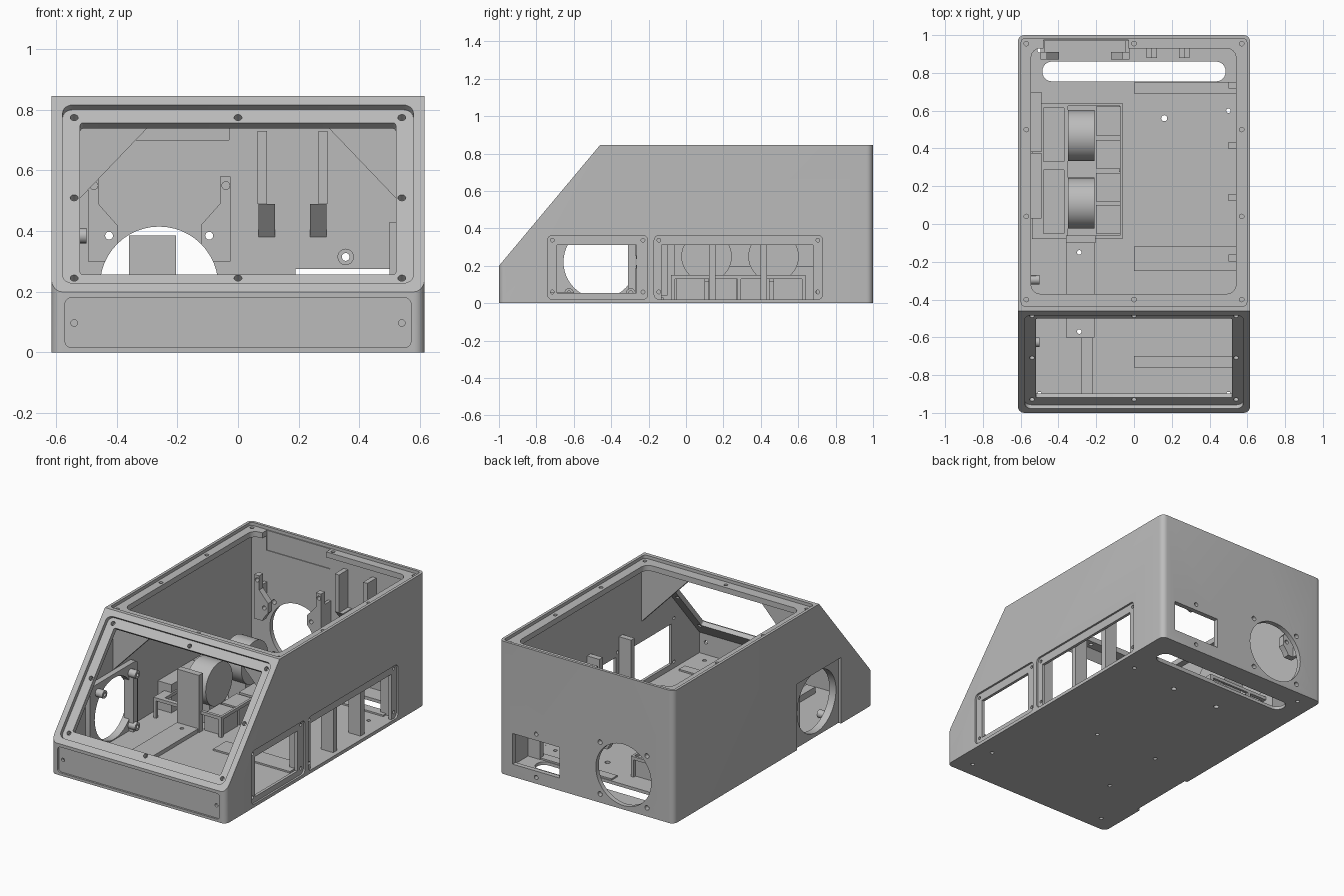
import bpy, bmesh, math
from mathutils import Matrix, Vector

if "Cube" in bpy.data.objects:
    bpy.data.objects.remove(bpy.data.objects["Cube"], do_unlink=True)

GREY = bpy.data.materials.new("matte grey")
GREY.use_nodes = True
GREY.diffuse_color = (0.5, 0.5, 0.5, 1)
GREY.node_tree.nodes["Principled BSDF"].inputs["Base Color"].default_value = (0.5, 0.5, 0.5, 1)

PARTS = []


def frame(across, up, origin=(0, 0, 0)):
    """Drawing plane: outlines use across/up, extrusion runs along their cross product."""
    a, u = Vector(across).normalized(), Vector(up).normalized()
    m = Matrix((a, u, a.cross(u))).transposed().to_4x4()
    m.translation = origin
    return m


TOP = frame((1, 0, 0), (0, 1, 0))
BACK = frame((-1, 0, 0), (0, 0, 1))      # across is -x, depth is +y
SIDE = frame((0, 1, 0), (0, 0, 1))       # across is y, depth is x
SLOPE = frame((1, 0, 0), (0, 0.54, 0.645), (0, -1, 0.2))


def rect(x0, x1, y0, y1, r=0):
    if not r:
        return [(x0, y0), (x1, y0), (x1, y1), (x0, y1)]
    corners = [(x1 - r, y1 - r), (x0 + r, y1 - r), (x0 + r, y0 + r), (x1 - r, y0 + r)]
    return [(cx + r * math.cos(a), cy + r * math.sin(a))
            for i, (cx, cy) in enumerate(corners)
            for a in [math.radians(90 * i + 15 * k) for k in range(7)]]


def circle(cx, cy, r, n=48):
    return [(cx + r * math.cos(2 * math.pi * i / n), cy + r * math.sin(2 * math.pi * i / n))
            for i in range(n)]


def prism(name, outlines, lo, hi, plane=TOP, part=True):
    """Extrude one or more closed outlines from depth lo to hi."""
    bm = bmesh.new()
    for pts in outlines:
        low = [bm.verts.new(plane @ Vector((x, y, lo))) for x, y in pts]
        high = [bm.verts.new(plane @ Vector((x, y, hi))) for x, y in pts]
        bm.faces.new(low)
        bm.faces.new(high)
        for i in range(len(pts)):
            j = (i + 1) % len(pts)
            bm.faces.new((low[i], low[j], high[j], high[i]))
    bmesh.ops.recalc_face_normals(bm, faces=bm.faces)
    mesh = bpy.data.meshes.new(name)
    bm.to_mesh(mesh)
    bm.free()
    mesh.materials.append(GREY)
    obj = bpy.data.objects.new(name, mesh)
    bpy.context.scene.collection.objects.link(obj)
    if part:
        PARTS.append(obj)
    return obj


def cut(target, outlines, lo, hi, plane=TOP, operation='DIFFERENCE'):
    tool = prism("cutter", outlines, lo, hi, plane, part=False)
    mod = target.modifiers.new("cut", 'BOOLEAN')
    mod.operation, mod.solver, mod.object = operation, 'EXACT', tool
    bpy.context.view_layer.update()
    result = bpy.data.meshes.new_from_object(
        target.evaluated_get(bpy.context.evaluated_depsgraph_get()))
    target.modifiers.clear()
    target.data = result
    bpy.data.objects.remove(tool, do_unlink=True)


def holes(target, centres, r, lo, hi, plane=TOP):
    cut(target, [circle(x, y, r, 16) for x, y in centres], lo, hi, plane)


# Housing: sloped body with rounded corners, hollowed out
W = 0.615
body = prism("housing", [[(-1, 0), (1, 0), (1, 0.845), (-0.46, 0.845), (-1, 0.2)]], -W, W, SIDE)
cut(body, [rect(-W, W, -1, 1, 0.035)], -0.5, 1.5, TOP, 'INTERSECT')
cut(body, [[(-0.97, 0.02), (0.97, 0.02), (0.97, 0.79), (-0.435, 0.79), (-0.97, 0.151)]],
    -0.585, 0.585, SIDE)

# Lid seat and opening in the top
cut(body, [rect(-0.597, 0.597, -0.435, 0.982, 0.02)], 0.825, 0.9)
cut(body, [rect(-0.545, 0.54, -0.37, 0.93, 0.05)], 0.7, 0.9)
cut(body, [rect(-0.48, -0.03, 0.85, 0.975)], 0.7, 0.9)
rim = [(x, y) for x in (-0.57, 0.57) for y in (-0.4, 0.04, 0.5, 0.955)]
holes(body, rim + [(0, -0.4), (0, 0.955)], 0.012, 0.77, 0.9)

# Display seat and opening in the slope
cut(body, [rect(-0.578, 0.578, 0.037, 0.804, 0.035)], -0.025, 0.05, SLOPE)
cut(body, [rect(-0.52, 0.52, 0.095, 0.747, 0.01)], -0.15, 0.05, SLOPE)
holes(body, [(x, s) for x in (-0.54, 0, 0.54) for s in (0.08, 0.77)]
      + [(-0.54, 0.425), (0.54, 0.425)], 0.013, -0.1, 0.05, SLOPE)

# Shallow front panel seat
cut(body, [rect(-0.57, 0.57, 0.017, 0.18, 0.02)], -1.1, -0.988, BACK)
holes(body, [(-0.54, 0.097), (0.54, 0.097)], 0.011, -1.1, -0.95, BACK)

# Two side windows with recessed frames
for y0, y1, a0, a1, sill in ((-0.74, -0.205, -0.69, -0.265, 0.055),
                             (-0.17, 0.73, -0.13, 0.68, 0.021)):
    cut(body, [rect(y0, y1, 0.021, 0.362, 0.025)], 0.603, 0.7, SIDE)
    cut(body, [rect(a0, a1, sill, 0.31)], 0.55, 0.7, SIDE)
    holes(body, [(y, z) for y in (y0 + 0.025, y1 - 0.025) for z in (0.06, 0.337)],
          0.01, 0.57, 0.7, SIDE)

# Side fan pocket and round opening
FAN = (-0.46, 0.22)
fan_screws = [(FAN[0] + i * 0.165, FAN[1] + j * 0.165) for i in (-1, 1) for j in (-1, 1)]
cut(body, [rect(-0.68, -0.24, -0.1, 0.42)], -0.7, -0.597, SIDE)
mount = prism("side_fan_mount", [rect(-0.7, -0.22, 0.02, 0.44, 0.03)], -0.586, -0.55, SIDE)
for part in (body, mount):
    cut(part, [circle(*FAN, 0.195)], -0.7, -0.5, SIDE)
bosses = prism("side_fan_bosses", [circle(y, z, 0.025, 20) for y, z in fan_screws],
               -0.551, -0.5, SIDE)
holes(bosses, fan_screws, 0.011, -0.52, -0.45, SIDE)

# Rear fan opening, rear socket window and their screws
cut(body, [circle(0.26, 0.22, 0.195)], 0.9, 1.1, BACK)
cut(body, [rect(-0.52, -0.19, 0.08, 0.275)], 0.9, 1.1, BACK)
holes(body, [(x, z) for x in (0.095, 0.425) for z in (0.055, 0.385)], 0.015, 0.9, 1.1, BACK)
holes(body, [(-0.355, 0.04), (-0.355, 0.315)], 0.013, 0.9, 1.1, BACK)
socket_boss = prism("socket_boss", [circle(-0.355, 0.315, 0.027, 24)], 0.94, 0.971, BACK)
holes(socket_boss, [(-0.355, 0.315)], 0.013, 0.9, 1.1, BACK)

# Floor vent slot and floor screw holes
cut(body, [rect(-0.485, 0.485, 0.755, 0.86, 0.05)], -0.1, 0.05)
holes(body, [(-0.17, 0.56), (0.16, 0.56)], 0.016, -0.1, 0.05)
holes(body, [(-0.29, -0.15), (-0.29, -0.57), (0.16, -0.15), (0.5, -0.72),
             (0.5, 0.6), (-0.5, -0.9), (0.5, -0.9), (-0.5, 0.92)], 0.012, -0.1, 0.05)

# Corner gussets under the ridge
prism("ridge_gussets", [[(s * 0.586, 0.44), (s * 0.586, 0.791), (s * 0.25, 0.791)]
                        for s in (-1, 1)], -0.42, -0.39, BACK)

# Rear fan bracket: two winged tabs with webs to the wall
tabs = []
for s in (-1, 1):
    wing = [(0.235, 0.3), (0.235, 0.58), (0.2, 0.58), (0.2, 0.49), (0.138, 0.42), (0.138, 0.3)]
    tabs.append([(0.26 + s * x, z) for x, z in wing])
bracket = prism("rear_fan_bracket", tabs, 0.87, 0.91, BACK)
cut(bracket, [circle(0.26, 0.22, 0.195)], 0.8, 1, BACK)
holes(bracket, [(0.475, 0.55), (0.04, 0.55), (0.095, 0.385), (0.425, 0.385)],
      0.013, 0.8, 1, BACK)
prism("rear_fan_webs", [rect(0.475, 0.495, 0.3, 0.5), rect(0.025, 0.045, 0.3, 0.5)],
      0.905, 0.971, BACK)

# Two hooked rails on the rear wall
for x, stem in ((0.095, 0.08), (0.265, 0.28)):
    prism("rail_hook", [[(0.971, 0.38), (0.88, 0.49), (0.971, 0.49)]], x - 0.027, x + 0.027, SIDE)
    prism("rail_stem", [rect(0.88, 0.971, 0.49, 0.73)], stem - 0.015, stem + 0.015, SIDE)

# Posts along the window wall
prism("wall_posts", [rect(0.5, 0.586, y - 0.018, y + 0.018) for y in (-0.18, 0.14, 0.415, 0.735)],
      0.02, 0.43)
prism("wall_clip", [rect(-0.586, -0.52, -0.31, -0.27)], 0.02, 0.4)

# Raised pads on the floor
prism("floor_pads", [rect(0, 0.54, y0, y1) for y0, y1 in
                     ((-0.76, -0.7), (-0.25, -0.12), (0.69, 0.75))], 0.019, 0.03)
base = prism("bracket_base", [rect(-0.36, -0.21, -0.6, -0.1)], 0.019, 0.045)
holes(base, [(-0.29, -0.15), (-0.29, -0.57)], 0.012, 0, 0.1)
prism("floor_rib", [rect(-0.28, -0.22, -0.9, -0.6)], 0.019, 0.06)
prism("upright_bracket", [rect(-0.36, -0.205, -0.1, -0.06)], 0.02, 0.385)

# Component tray: open frame on legs, cells, blocks and two drums
tray = prism("tray_frame", [rect(-0.54, -0.06, -0.08, 0.64)], 0.13, 0.15)
cut(tray, [rect(-0.48, -0.37, -0.05, 0.285), rect(-0.48, -0.37, 0.33, 0.615),
           rect(-0.35, -0.075, -0.06, 0.625)], 0.1, 0.2)
prism("tray_legs", [rect(x - 0.01, x + 0.01, y - 0.01, y + 0.01)
                    for x in (-0.53, -0.36, -0.07) for y in (-0.07, 0.285, 0.63)], 0.02, 0.14)
prism("tray_blocks", [rect(-0.2, -0.075, y - 0.076, y + 0.076)
                      for y in (0.025, 0.195, 0.37, 0.545)], 0.02, 0.13)
prism("drums", [circle(0.11, 0.25, 0.135), circle(0.468, 0.25, 0.135)], -0.35, -0.21, SIDE)
prism("drum_stands", [rect(y - 0.08, y + 0.08, 0.02, 0.17) for y in (0.11, 0.468)],
      -0.34, -0.22, SIDE)
prism("wall_ledge", [rect(-0.586, -0.49, 0.03, 0.375), rect(-0.586, -0.49, 0.38, 0.7)],
      0.02, 0.2)

# Smooth the round surfaces, keep hard edges crisp
for obj in bpy.data.objects:
    obj.select_set(obj in PARTS)
bpy.context.view_layer.objects.active = body
bpy.ops.object.shade_smooth_by_angle(angle=math.radians(30))
